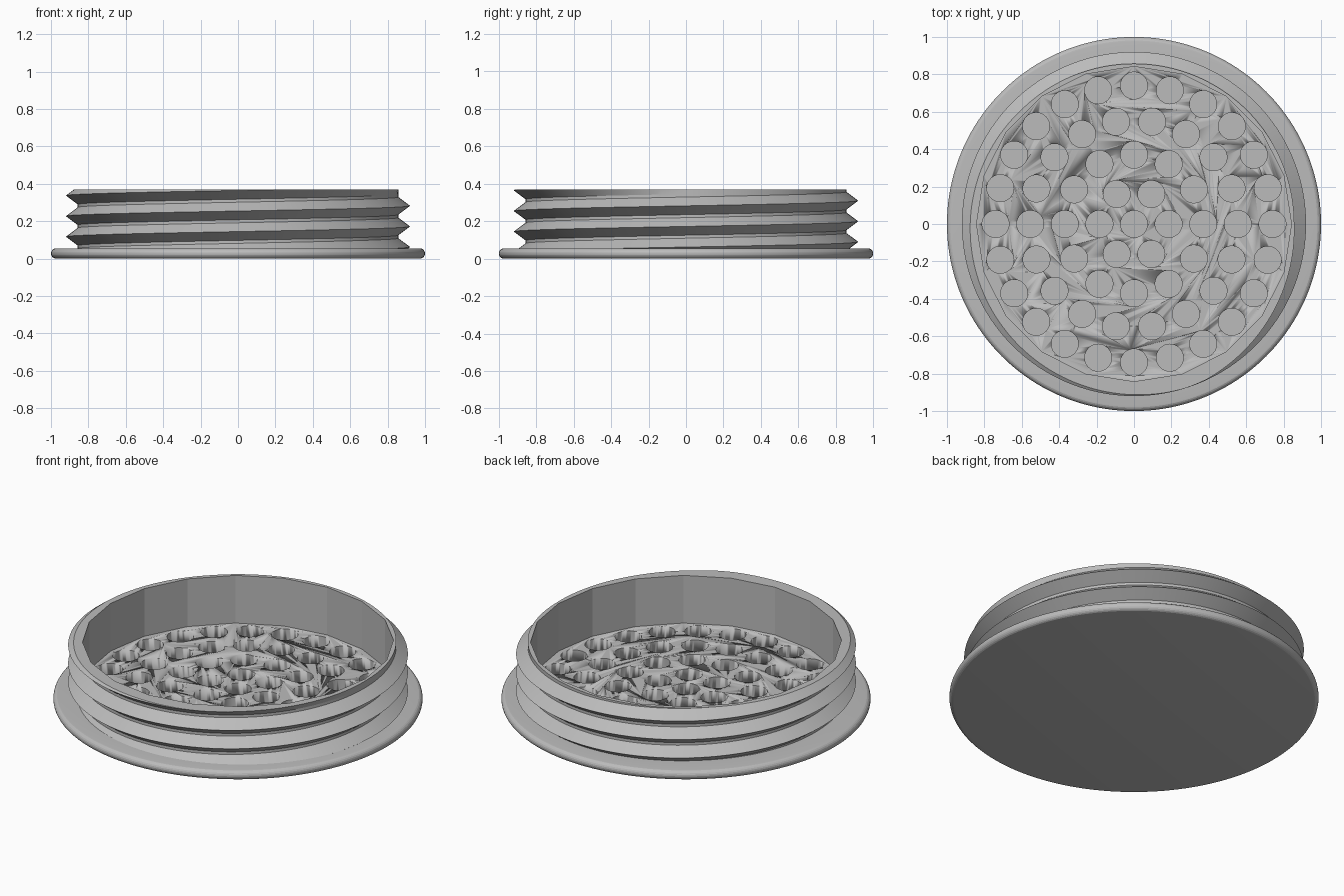
import bpy, bmesh
from math import pi, cos, sin, radians, floor

if "Cube" in bpy.data.objects:
    bpy.data.objects.remove(bpy.data.objects["Cube"])

# Dimensions
STEPS = 160                    # columns around the part
TOP, FLANGE_TOP = 0.37, 0.055
FLOOR_Z, PLATE_Z = 0.085, 0.012
CORE_R, CREST_R = 0.857, 0.92
BORE_R, BORE_SIDES = 0.842, 20
PITCH, CREST_START = 0.11, 0.062
SLOPE = 0.047
HOLE_R, RING_GAP = 0.072, 0.185

grey = bpy.data.materials.new("plain grey")
grey.use_nodes = True
colour = (0.5, 0.5, 0.5, 1)
grey.diffuse_color = colour
grey.node_tree.nodes["Principled BSDF"].inputs["Base Color"].default_value = colour


def finish(bm, name, material=grey):
    """Turn a bmesh into a shaded object."""
    bmesh.ops.remove_doubles(bm, verts=bm.verts, dist=1e-5)
    bmesh.ops.dissolve_degenerate(bm, edges=bm.edges, dist=1e-5)
    bmesh.ops.recalc_face_normals(bm, faces=bm.faces)
    mesh = bpy.data.meshes.new(name)
    bm.to_mesh(mesh)
    bm.free()
    obj = bpy.data.objects.new(name, mesh)
    bpy.context.collection.objects.link(obj)
    mesh.materials.append(material)
    bpy.ops.object.select_all(action='DESELECT')
    obj.select_set(True)
    bpy.context.view_layer.objects.active = obj
    bpy.ops.object.shade_smooth_by_angle(angle=radians(10))
    return obj


def sweep(name, profile_at, closed):
    """Sweep a (radius, height) profile that may vary with the angle."""
    bm = bmesh.new()
    columns = []
    for i in range(STEPS + 1):
        a = 2 * pi * i / STEPS
        columns.append([bm.verts.new((r * cos(a), r * sin(a), z))
                        for r, z in profile_at(a)])
    count = len(columns[0])
    for left, right in zip(columns, columns[1:]):
        for j in range(count if closed else count - 1):
            k = (j + 1) % count
            bm.faces.new((left[j], right[j], right[k], left[k]))
    return finish(bm, name)


# Flange with a rounded edge and a thin base plate under the holes
def flange_profile(angle):
    half = FLANGE_TOP / 2
    edge = [(1 - half + half * cos(t), half + half * sin(t))
            for t in (pi * (i / 10 - 0.5) for i in range(11))]
    return [(0, 0)] + edge + [(0.83, FLANGE_TOP), (0.83, PLATE_Z), (0, PLATE_Z)]


sweep("flange", flange_profile, closed=False)


# Threaded wall: helical ridge outside, faceted bore inside
def ridge_radius(turn):
    """Crest radius, fading out at the end of the last turn."""
    fade = min(1, max(0, (3.0 - turn) / 0.18))
    return CORE_R + (CREST_R - CORE_R) * fade


def bore_radius(angle):
    side = 2 * pi / BORE_SIDES
    local = angle - floor(angle / side + 1e-6) * side
    return BORE_R * cos(side / 2) / cos(local - side / 2)


def wall_profile(angle):
    low = FLANGE_TOP - 0.015
    points = [(CORE_R, -1)]
    for k in range(-3, 6):
        turn = k + angle / (2 * pi)
        z = CREST_START + PITCH * turn
        points += [(CORE_R, z - SLOPE), (ridge_radius(turn), z), (CORE_R, z + SLOPE)]
    points.append((CORE_R, 2))

    def radius_at(z):
        for (r0, z0), (r1, z1) in zip(points, points[1:]):
            if z0 <= z <= z1:
                return r0 + (r1 - r0) * (z - z0) / (z1 - z0)

    outside = []
    for r, z in points:
        limit = min(TOP, max(low, z))
        outside.append((r if limit == z else radius_at(limit), limit))
    inner = bore_radius(angle)
    return outside + [(inner, TOP), (inner, low)]


sweep("threaded_wall", wall_profile, closed=True)

# Perforated floor: rings of round holes
bm = bmesh.new()
ring = [bm.verts.new((0.845 * cos(2 * pi * i / BORE_SIDES),
                      0.845 * sin(2 * pi * i / BORE_SIDES), PLATE_Z))
        for i in range(BORE_SIDES)]
base = bm.faces.new(ring)
raised = bmesh.ops.extrude_face_region(bm, geom=[base], use_keep_orig=True)["geom"]
for v in raised:
    if isinstance(v, bmesh.types.BMVert):
        v.co.z = FLOOR_Z
floor_obj = finish(bm, "perforated_floor")

bm = bmesh.new()
for n in range(5):
    for i in range(max(1, 6 * n)):
        a = 2 * pi * i / max(1, 6 * n)
        made = bmesh.ops.create_cone(bm, cap_ends=True, segments=48, radius1=HOLE_R,
                                     radius2=HOLE_R, depth=0.4)["verts"]
        bmesh.ops.translate(bm, verts=made,
                            vec=(n * RING_GAP * cos(a), n * RING_GAP * sin(a), 0))
cutter = finish(bm, "hole_cutter")
cutter.hide_render = True

cut = floor_obj.modifiers.new("holes", 'BOOLEAN')
cut.operation = 'DIFFERENCE'
cut.solver = 'EXACT'
cut.object = cutter
bpy.context.view_layer.objects.active = floor_obj
bpy.ops.object.modifier_apply(modifier=cut.name)
bpy.data.objects.remove(cutter)
